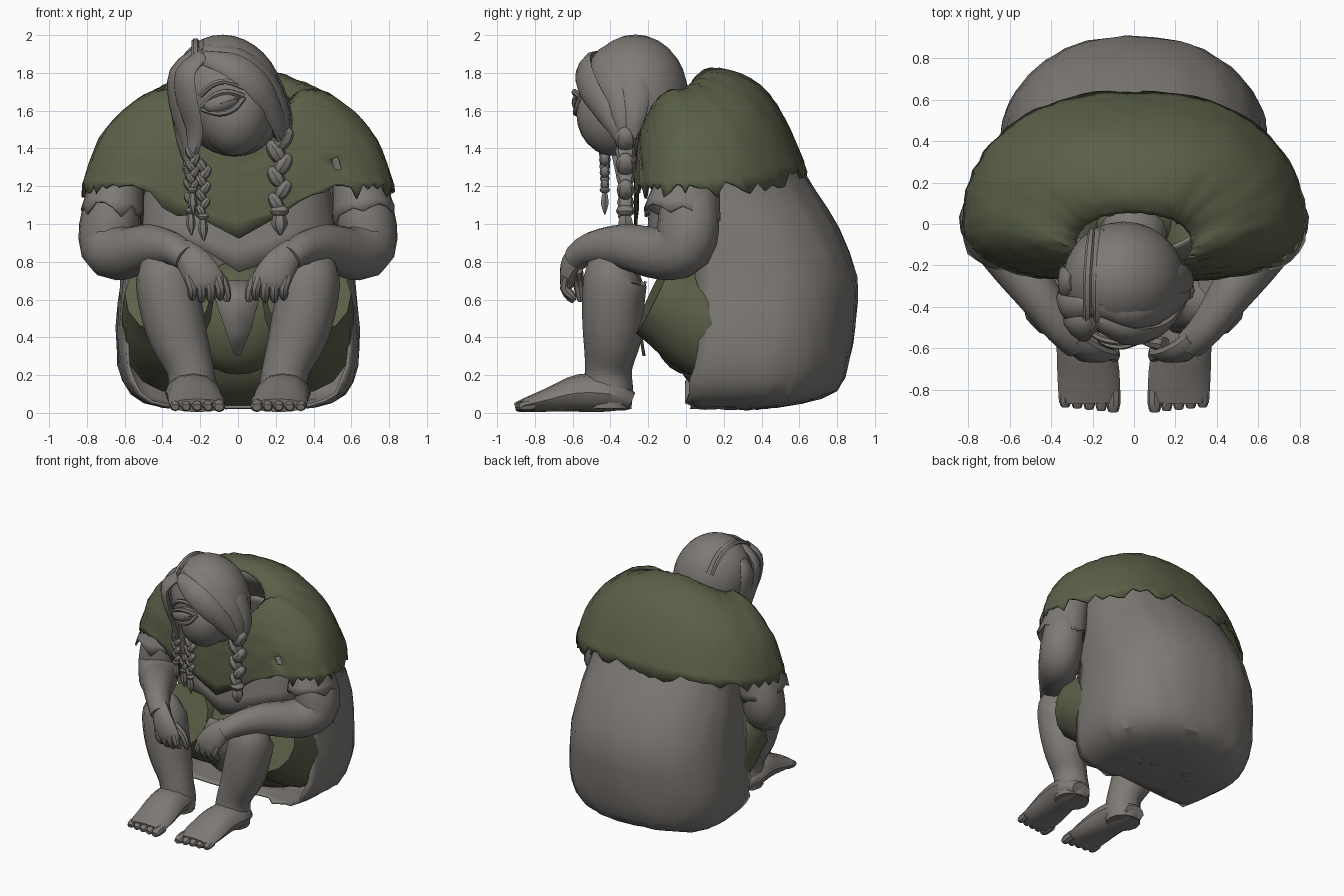
import bpy, bmesh, math, random
from mathutils import Vector, Matrix

if "Cube" in bpy.data.objects:
    bpy.data.objects.remove(bpy.data.objects["Cube"])

random.seed(4)


def material(name, rgb):
    m = bpy.data.materials.new(name)
    m.diffuse_color = (*rgb, 1)
    m.use_nodes = True
    m.node_tree.nodes["Principled BSDF"].inputs["Base Color"].default_value = m.diffuse_color
    return m


STONE = material("warm_grey", (0.21, 0.195, 0.18))
OLIVE = material("olive_cloth", (0.105, 0.118, 0.065))


def finish(name, bm, mat, angle=35, thick=0):
    bmesh.ops.recalc_face_normals(bm, faces=bm.faces)
    me = bpy.data.meshes.new(name)
    bm.to_mesh(me)
    bm.free()
    me.materials.append(mat)
    ob = bpy.data.objects.new(name, me)
    bpy.context.collection.objects.link(ob)
    if thick:
        mod = ob.modifiers.new("thickness", 'SOLIDIFY')
        mod.thickness = thick
    bpy.ops.object.select_all(action='DESELECT')
    ob.select_set(True)
    bpy.context.view_layer.objects.active = ob
    bpy.ops.object.shade_smooth_by_angle(angle=math.radians(angle))
    return ob


def smooth(pts, n=3):
    """Catmull-Rom resampling of tuples."""
    out = []
    for i in range(len(pts) - 1):
        a, b, c, d = pts[max(i - 1, 0)], pts[i], pts[i + 1], pts[min(i + 2, len(pts) - 1)]
        for k in range(n):
            t = k / n
            out.append(tuple(0.5 * (2 * q + (r - p) * t + (2 * p - 5 * q + 4 * r - s) * t * t
                                    + (3 * q - p - 3 * r + s) * t ** 3)
                             for p, q, r, s in zip(a, b, c, d)))
    return out + [tuple(pts[-1])]


def skin(bm, rings, closed=True):
    rows = [[bm.verts.new(p) for p in r] for r in rings]
    for r0, r1 in zip(rows, rows[1:]):
        m = len(r0)
        for i in range(m if closed else m - 1):
            j = (i + 1) % m
            bm.faces.new((r0[i], r0[j], r1[j], r1[i]))
    return rows


def tube(name, pts, mat=STONE, ref=(0, 1, 0), sides=12, n=3, centre=None, ragged=0):
    """Tube through (x, y, z, width, depth); depth follows ref or points away from centre."""
    pts = smooth(pts, n)
    P = [Vector(p[:3]) for p in pts]
    rings = []
    for i, p in enumerate(P):
        t = (P[min(i + 1, len(P) - 1)] - P[max(i - 1, 0)]).normalized()
        r = p - Vector(centre) if centre else Vector(ref)
        nrm = (r - t * r.dot(t)).normalized()
        b = t.cross(nrm)
        ring = [p + b * pts[i][3] * math.cos(a) + nrm * pts[i][4] * math.sin(a)
                for a in (2 * math.pi * k / sides for k in range(sides))]
        if ragged and i == len(P) - 1:
            ring = [v + t * random.uniform(-ragged, ragged) for v in ring]
        rings.append(ring)
    bm = bmesh.new()
    rows = skin(bm, rings)
    if not ragged:
        bm.faces.new(rows[0])
        bm.faces.new(rows[-1])
    return finish(name, bm, mat, 40, 0.015 if ragged else 0)


def blob(name, loc, size, mat=STONE, rot=(0, 0, 0), u=20, v=12):
    bm = bmesh.new()
    bmesh.ops.create_uvsphere(bm, u_segments=u, v_segments=v, radius=1)
    m = Matrix.Identity(4)
    for ax, a in zip("XYZ", rot):
        m = Matrix.Rotation(math.radians(a), 4, ax) @ m
    bm.transform(Matrix.Translation(loc) @ m @ Matrix.Diagonal((*size, 1)))
    return finish(name, bm, mat)


def garment(name, rings, mat, start=0, segs=72, ragged=0.04, e=0.85, ef=0.5, cap=False, holes=(), n=3):
    """Draped shell from rings (rx, cy, y_front, y_back, z_front, z_side, z_back); last ring is the hem."""
    full = start == 0
    span = 2 * math.pi - 2 * start
    data = smooth(rings, n)
    rows = []
    for k, (rx, cy, yf, yb, zf, zs, zb) in enumerate(data):
        row = []
        f = k / (len(data) - 1)
        for i in range(segs):
            a = start + span * i / (segs if full else segs - 1)
            s, c = math.sin(a), math.cos(a)
            x = rx * math.copysign(abs(s) ** (e + (ef - e) * f if c > 0 else e), s)
            y = cy - ((cy - yf) if c > 0 else (yb - cy)) * c
            w = math.cos(math.pi / 2 * min(1, abs(x) / rx / 0.72)) ** 2
            w = (1 - f) * c * c + f * w
            z = zs + (zf - zs) * w if c > 0 else zs + (zb - zs) * c * c
            j = 0.005
            v = Vector((x, y, z)) + Vector([random.uniform(-j, j) for _ in range(3)])
            if k == len(data) - 1:
                v.z += random.choice((-1, -0.4, 0.3, 0.8)) * ragged
            if not full and i in (0, segs - 1):
                v.y += random.uniform(-0.035, 0.035)
            row.append(v)
        rows.append(row)
    bm = bmesh.new()
    vs = skin(bm, rows, full)
    if cap:
        bm.faces.new(vs[-1])
    for h in holes:
        f = min(bm.faces, key=lambda f: (f.calc_center_median() - Vector(h)).length)
        bm.faces.remove(f)
    return finish(name, bm, mat, 32, 0.016)


# Long tunic wrapped round the back and seat, open at the front
garment("tunic_back", [
    (.45, .15, -.12, .40, 1.60, 1.60, 1.60), (.55, .18, -.18, .55, 1.38, 1.38, 1.38),
    (.575, .22, -.22, .685, 1.18, 1.18, 1.18), (.60, .30, -.33, .81, .98, .98, .98),
    (.62, .40, -.40, .905, .72, .72, .72), (.645, .40, -.43, .895, .45, .45, .46),
    (.635, .40, -.45, .865, .25, .25, .27), (.57, .38, -.50, .80, .10, .10, .12),
    (.42, .34, -.42, .62, .03, .03, .05), (.22, .28, -.2, .40, .02, .02, .025)],
    STONE, start=math.radians(65), segs=44, ragged=0.004, cap=True, e=0.9, ef=0.9, n=2)

# Front of the tunic with a torn hem, and its hanging strip
garment("tunic_front", [
    (.38, .1, -.14, .35, 1.38, 1.42, 1.45), (.48, .1, -.19, .40, 1.15, 1.22, 1.25),
    (.53, .1, -.22, .42, .76, .92, .95)], STONE, segs=40, ragged=0.04, ef=0.65)
bm = bmesh.new()
skin(bm, [[(-.10, -.22, .70), (.10, -.22, .70)], [(-.12, -.27, .60), (.11, -.27, .60)],
          [(-.06, -.25, .42), (.07, -.25, .44)], [(-.02, -.23, .31), (.01, -.23, .30)]], False)
finish("hanging_strip", bm, STONE, thick=0.015)

# Ragged poncho with a neck opening
garment("poncho", [
    (.28, -.10, -.25, .05, 1.42, 1.66, 1.78), (.35, -.07, -.26, .13, 1.38, 1.71, 1.825),
    (.50, -.02, -.265, .29, 1.32, 1.68, 1.80), (.66, .02, -.27, .44, 1.25, 1.55, 1.69),
    (.765, .02, -.275, .555, 1.14, 1.39, 1.50), (.83, .02, -.275, .645, .96, 1.18, 1.27)],
    OLIVE, segs=80, ragged=0.04, holes=[(.53, -.2, 1.31)])

# Seat of the trousers
blob("trouser_seat", (0, .30, .36), (.59, .36, .33), OLIVE)
blob("trouser_front", (0, .02, .50), (.30, .21, .30), OLIVE)

for s, side in ((-1, "left"), (1, "right")):
    def mir(pts):
        return [(s * p[0], *p[1:]) for p in pts]

    # Thigh, shin and foot
    tube(side + "_trouser_leg", mir([(.33, .32, .38, .27, .30), (.345, .10, .48, .27, .29),
         (.36, -.07, .58, .25, .255), (.37, -.17, .63, .23, .235)]), OLIVE, (0, 0, 1), 14)
    tube(side + "_shin", mir([(.40, -.30, .80, .09, .12), (.385, -.365, .74, .155, .165),
         (.36, -.385, .58, .165, .165), (.315, -.39, .40, .155, .155), (.255, -.41, .24, .125, .125),
         (.24, -.41, .12, .13, .13), (.24, -.41, .02, .125, .12)]))
    tube(side + "_foot", mir([(.25, -.29, .06, .08, .05), (.25, -.40, .10, .135, .095),
         (.235, -.56, .105, .14, .10), (.22, -.72, .07, .15, .065), (.215, -.86, .039, .147, .036)]),
         STONE, (0, 0, 1))
    for k in range(5):
        x, r = .10 + k * .058, .034 if k == 0 else .029
        tube(f"{side}_toe_{k}", mir([(x, -.80, .044, r, r), (x, -.87 + k * .004, .037, r, r),
             (x, -.905 + k * .006, .03, r * .7, r * .6)]), STONE, (0, 0, 1), 8, 2)

    # Torn sleeve, bent arm and resting hand
    tube(side + "_sleeve", mir([(.58, .04, 1.38, .09, .12), (.635, .01, 1.22, .14, .17),
         (.665, -.02, 1.05, .17, .205)]), sides=20, ragged=0.045)
    tube(side + "_arm", mir([(.62, .02, 1.28, .12, .11), (.675, .015, 1.05, .165, .15),
         (.685, -.01, .885, .16, .15), (.60, -.14, .845, .14, .14), (.47, -.33, .88, .12, .11),
         (.35, -.50, .87, .088, .085), (.27, -.58, .82, .07, .075)]), STONE, (s * .85, -.5, 0), 14)
    tube(side + "_palm", mir([(.30, -.55, .86, .07, .055), (.23, -.61, .79, .09, .05),
         (.175, -.63, .70, .10, .04), (.165, -.62, .66, .09, .03)]), sides=10)
    for k in range(4):
        x, z = .095 + k * .049, .585 + abs(k - 1.5) * .012
        tube(f"{side}_finger_{k}", mir([(x + .02, -.63, .72, .027, .027), (x, -.64, .66, .027, .027),
             (x, -.61, z + .02, .024, .024), (x, -.59, z, .014, .014)]), sides=8, n=2)
    tube(side + "_thumb", mir([(.15, -.58, .76, .035, .035), (.085, -.57, .70, .032, .03),
         (.06, -.56, .62, .025, .025), (.06, -.555, .59, .014, .014)]), sides=8, n=2)

# Head, neck and hair cap
tube("neck", [(0, -.02, 1.42, .16, .14), (-.01, -.16, 1.54, .15, .14), (-.01, -.32, 1.62, .15, .16)],
     STONE, (0, 0, 1))
blob("face", (-.01, -.385, 1.58), (.185, .195, .22), rot=(0, 8, 0))
blob("hair_cap", (-.05, -.268, 1.68), (.285, .28, .33), rot=(0, -25, 0), u=28, v=16)

# Single tilted eye with heavy lids and brow
blob("eyeball", (-.085, -.55, 1.645), (.10, .055, .055), rot=(0, -18, 0))
FACE = (-.01, -.36, 1.6)
for name, pts in (
        ("upper_lid", [(-.19, -.53, 1.615), (-.13, -.58, 1.68), (-.05, -.59, 1.70), (.03, -.56, 1.675)]),
        ("lower_lid", [(-.19, -.53, 1.61), (-.10, -.58, 1.585), (-.02, -.58, 1.61), (.03, -.56, 1.67)]),
        ("lash_line", [(-.18, -.55, 1.62), (-.09, -.60, 1.64), (.02, -.575, 1.675)]),
        ("brow", [(-.20, -.53, 1.68), (-.14, -.56, 1.735), (-.06, -.57, 1.755), (.04, -.555, 1.72)])):
    w = .006 if name == "lash_line" else .016
    tube(name, [(*p, w, w) for p in pts], sides=6, centre=FACE)

# Flat locks swept down both sides from the parting
LOCKS = [
    [(-.18, -.47, 1.88), (-.03, -.54, 1.84), (.11, -.52, 1.73), (.20, -.42, 1.57), (.23, -.34, 1.45)],
    [(-.18, -.40, 1.92), (.00, -.46, 1.88), (.16, -.41, 1.75), (.24, -.35, 1.58), (.24, -.32, 1.46)],
    [(.06, -.28, 1.91), (.15, -.28, 1.82), (.215, -.27, 1.72), (.26, -.27, 1.57), (.25, -.29, 1.46)],
    [(-.19, -.47, 1.89), (-.28, -.51, 1.80), (-.27, -.50, 1.65), (-.23, -.46, 1.50), (-.24, -.43, 1.38)],
    [(-.20, -.40, 1.92), (-.325, -.41, 1.80), (-.325, -.38, 1.62), (-.27, -.35, 1.42), (-.25, -.33, 1.22)],
    [(-.29, -.28, 1.86), (-.34, -.28, 1.76), (-.325, -.27, 1.58), (-.28, -.29, 1.38), (-.21, -.32, 1.25)]]
for i, lock in enumerate(LOCKS):
    widths = (.045, .075, .08, .06, .035)
    tube(f"hair_lock_{i}", [(*p, w, .028) for p, w in zip(lock, widths)], sides=8,
         centre=(-.04, -.27, 1.68))

# Ridges either side of the parting, running over the crown
for i, x in enumerate((-.225, -.175)):
    tube(f"parting_ridge_{i}", [(x, -.50, 1.85, .02, .012), (x, -.42, 1.925, .02, .012),
         (x, -.27, 1.972, .02, .012), (x + .01, -.12, 1.925, .02, .012), (x + .02, -.03, 1.81, .015, .01)],
         sides=6, centre=(x, -.27, 1.68))

# Plaits: alternating slanted strands, a bead and a tuft
for name, x, y, top, end, r in (("right_plait", .22, -.32, 1.55, 1.08, .06),
                                ("left_plait", -.185, -.33, 1.33, 1.05, .036),
                                ("front_plait", -.24, -.43, 1.39, 1.19, .032),
                                ("rear_plait", -.25, -.32, 1.30, 1.08, .034)):
    count = round((top - end) / (r * 1.1))
    for k in range(count):
        f = 1 - .3 * k / count
        d = 1 if k % 2 else -1
        blob(f"{name}_strand_{k}", (x + d * r * .3, y, top - (k + .5) * (top - end) / count),
             (r * .85 * f, r * f, r * 1.3 * f), rot=(0, d * 32, 0), u=8, v=6)
    blob(name + "_bead", (x, y, end - .01), (r * .85, r * .85, r * .55), u=8, v=6)
    tube(name + "_tuft", [(x, y, end - .02, r * .4, r * .4), (x, y, end - .08, r * .75, r * .75),
         (x + .005, y, end - .14, r * .1, r * .1)], sides=6, n=2)
